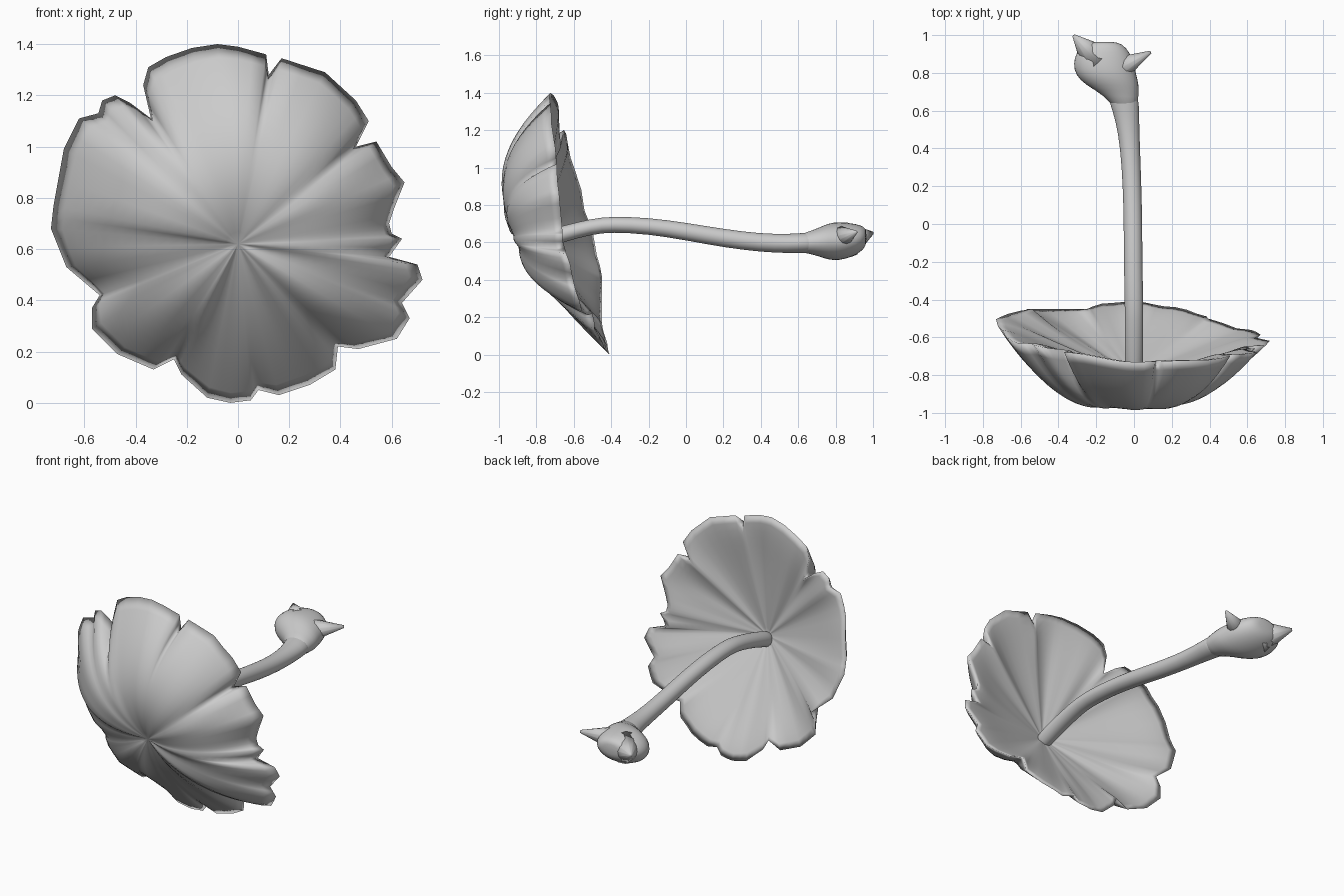
import bpy, bmesh
from math import sin, cos, pi, atan2, degrees, hypot
from mathutils import Vector

if "Cube" in bpy.data.objects:
    bpy.data.objects.remove(bpy.data.objects["Cube"])

CX, CZ = 0.0, 0.62                 # where the stalk meets the leaf
FRONT_Y, BACK_Y = -0.88, -0.80     # leaf skin at the joint, front and back

# Leaf outline in the front view (x, z)
OUTLINE = [(.64, .64), (.60, .66), (.59, .70), (.61, .76), (.65, .86), (.60, .92), (.54, 1.02),
           (.46, 1.0), (.51, 1.10), (.46, 1.18), (.34, 1.29), (.17, 1.345), (.12, 1.28),
           (.11, 1.36), (0, 1.39), (-.08, 1.40), (-.18, 1.385), (-.28, 1.35), (-.35, 1.31),
           (-.37, 1.24), (-.34, 1.11), (-.42, 1.17), (-.48, 1.20), (-.53, 1.18), (-.545, 1.13),
           (-.62, 1.11), (-.68, .99), (-.72, .77), (-.73, .68), (-.67, .53), (-.54, .42),
           (-.57, .37), (-.57, .29), (-.47, .19), (-.33, .13), (-.25, .17), (-.22, .11),
           (-.12, .02), (-.03, 0), (.05, .01), (.08, .05), (.16, .03), (.28, .07), (.38, .13),
           (.39, .22), (.47, .21), (.62, .25), (.67, .33), (.64, .39), (.72, .48), (.70, .54),
           (.59, .57)]

# Cup shape by angle: angle, nominal radius, rim y, forward bulge
CUP = [(0, .66, -.66, .13), (35, .70, -.69, .16), (60, .75, -.72, .17), (90, .76, -.73, .17),
       (118, .72, -.68, .18), (140, .74, -.63, .20), (165, .74, -.55, .20), (180, .73, -.49, .16),
       (200, .67, -.45, .14), (220, .64, -.45, .13), (240, .58, -.45, .11), (255, .58, -.42, .06),
       (270, .62, -.41, .05), (290, .59, -.44, .06), (310, .60, -.49, .10), (328, .71, -.56, .12),
       (345, .71, -.61, .11), (360, .66, -.66, .13)]


def cup(angle):
    for a, b in zip(CUP, CUP[1:]):
        if a[0] <= angle <= b[0]:
            f = (angle - a[0]) / (b[0] - a[0])
            f = f * f * (3 - 2 * f)
            return [p + (q - p) * f for p, q in zip(a[1:], b[1:])]


def leaf_point(x, z, t, back):
    """Point at fraction t of the way to the rim, on the front or back skin."""
    dx, dz = x - CX, z - CZ
    ang, rim_r = atan2(dz, dx) % (2 * pi), hypot(dx, dz)
    radius, rim, bulge = cup(degrees(ang))
    r = t * (radius + (rim_r - radius) * t ** 3)     # notches fade toward the joint
    folds = t * (1 - t ** 4) * (0.010 * sin(11 * ang) + 0.006 * sin(19 * ang + 1))
    if back:                                         # shallow funnel with a puffy lip
        y = BACK_Y + (rim - BACK_Y) * t + folds + 0.15 * t ** 6 * (1 - t)
    else:                                            # swollen front
        y = FRONT_Y + (rim - FRONT_Y) * t - 4 * bulge * t * (1 - t) + 0.5 * folds
    return (CX + r * cos(ang), y, CZ + r * sin(ang))


def make_object(name, bm):
    bmesh.ops.recalc_face_normals(bm, faces=bm.faces)
    mesh = bpy.data.meshes.new(name)
    bm.to_mesh(mesh)
    bm.free()
    ob = bpy.data.objects.new(name, mesh)
    bpy.context.collection.objects.link(ob)
    for p in mesh.polygons:
        p.use_smooth = True
    return ob


def loft(name, sections, sides=16):
    """Tube through (x, y, z, half width, half height) sections across y."""
    bm = bmesh.new()
    rings = []
    for x, y, z, rx, rz in sections:
        rings.append([bm.verts.new((x + rx * cos(2 * pi * i / sides), y,
                                    z + rz * sin(2 * pi * i / sides))) for i in range(sides)])
    for a, b in zip(rings, rings[1:]):
        for i in range(sides):
            j = (i + 1) % sides
            bm.faces.new((a[i], a[j], b[j], b[i]))
    bm.faces.new(rings[0])
    bm.faces.new(rings[-1])
    ob = make_object(name, bm)
    sub = ob.modifiers.new("smooth", 'SUBSURF')
    sub.levels = sub.render_levels = 1
    return ob


def spike(name, base, tip, radius):
    base, tip = Vector(base), Vector(tip)
    d = tip - base
    bm = bmesh.new()
    bmesh.ops.create_cone(bm, cap_ends=True, segments=12, radius1=radius,
                          radius2=0.008, depth=d.length)
    ob = make_object(name, bm)
    ob.location = (base + tip) / 2
    ob.rotation_euler = d.to_track_quat('Z', 'Y').to_euler()
    return ob


# Puffy leaf blade: front and back skins meeting at a shared rim
bm = bmesh.new()
pts = []
for (x0, z0), (x1, z1) in zip(OUTLINE, OUTLINE[1:] + OUTLINE[:1]):
    pts += [(x0, z0), ((x0 + x1) / 2, (z0 + z1) / 2)]
n, RINGS = len(pts), 16
rim = [bm.verts.new(leaf_point(x, z, 1, False)) for x, z in pts]
for back in (False, True):
    centre = bm.verts.new((CX, BACK_Y if back else FRONT_Y, CZ))
    rings = [[bm.verts.new(leaf_point(x, z, k / RINGS, back)) for x, z in pts]
             for k in range(1, RINGS)] + [rim]
    for i in range(n):
        j = (i + 1) % n
        bm.faces.new((centre, rings[0][i], rings[0][j]))
        for a, b in zip(rings, rings[1:]):
            bm.faces.new((a[i], b[i], b[j], a[j]))
make_object("leaf_blade", bm)

# Curved stalk
loft("stalk", [(0, -.83, .59, .04, .045), (0, -.76, .61, .05, .05), (0, -.66, .645, .05, .045),
               (0, -.5, .685, .05, .043), (0, -.4, .697, .05, .043), (-.005, -.2, .688, .05, .045),
               (-.005, 0, .658, .05, .048), (-.01, .2, .622, .05, .05), (-.02, .4, .597, .053, .05),
               (-.035, .55, .593, .063, .052), (-.05, .64, .597, .08, .055),
               (-.07, .72, .60, .08, .06)])

# Swollen knob at the stalk end, with two pointed tips
loft("stalk_knob", [(-.04, .6, .595, .06, .05), (-.065, .68, .60, .09, .065),
                    (-.115, .735, .603, .145, .09), (-.15, .79, .605, .165, .106),
                    (-.16, .85, .608, .165, .10), (-.165, .91, .615, .145, .085),
                    (-.16, .955, .625, .10, .06), (-.16, .965, .63, .05, .03)])
spike("knob_tip_right", (-.10, .81, .62), (.088, .91, .655), .075)
spike("knob_tip_left", (-.20, .87, .615), (-.32, .998, .65), .095)
